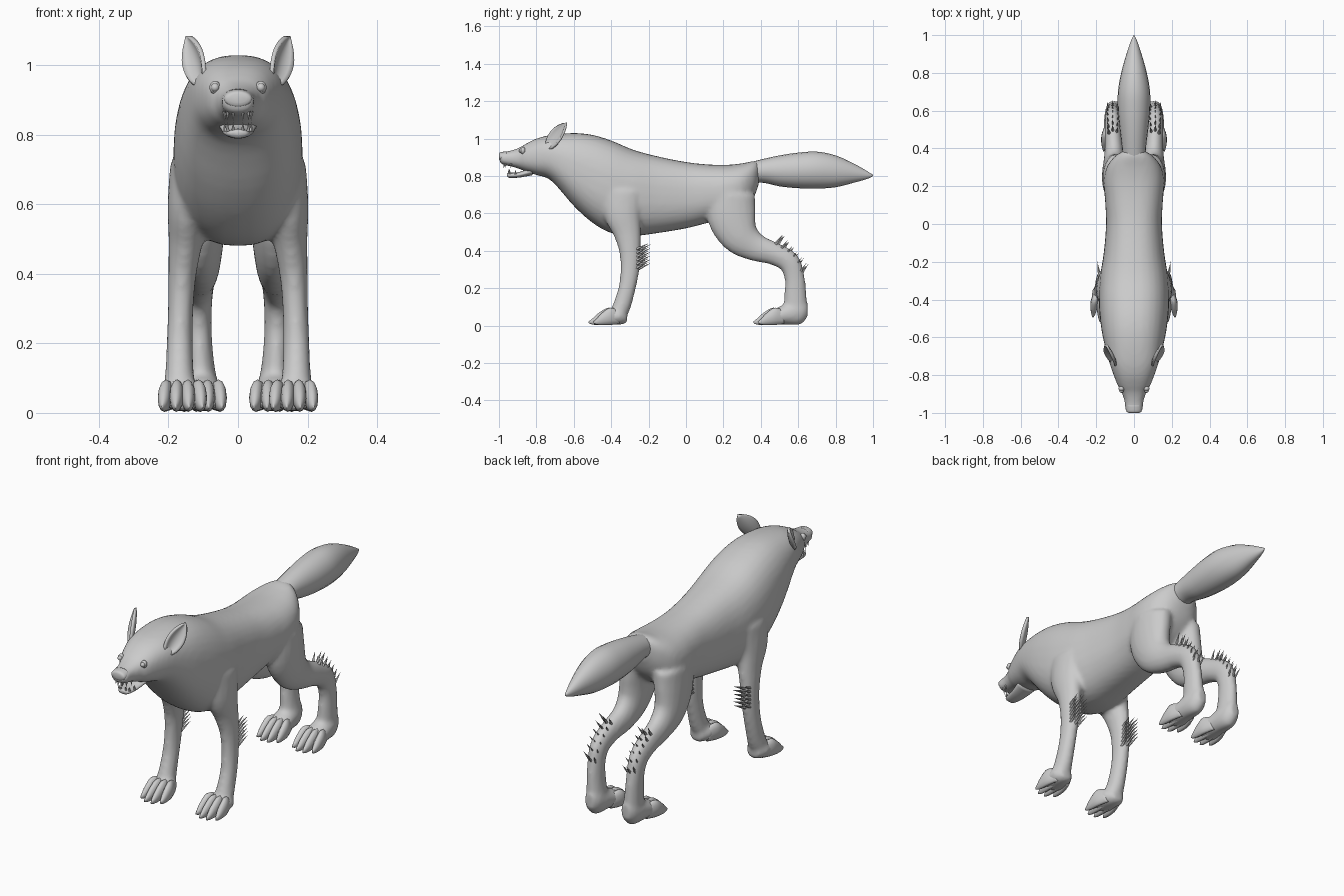
import bpy, bmesh, math
from mathutils import Vector

if "Cube" in bpy.data.objects:
    bpy.data.objects.remove(bpy.data.objects["Cube"], do_unlink=True)

grey = bpy.data.materials.new("fur_grey")
grey.use_nodes = True
colour = (0.6, 0.6, 0.6, 1)
grey.diffuse_color = colour
grey.node_tree.nodes["Principled BSDF"].inputs["Base Color"].default_value = colour


def spline(stations, steps=4):
    """Smooth curve through all station tuples."""
    out = []
    last = len(stations) - 1
    for i in range(last):
        a, b = stations[max(i - 1, 0)], stations[i]
        c, d = stations[i + 1], stations[min(i + 2, last)]
        for k in range(steps):
            t = k / steps
            out.append([q + 0.5 * t * (r - p + t * (2 * p - 5 * q + 4 * r - s
                        + t * (3 * (q - r) + s - p)))
                        for p, q, r, s in zip(a, b, c, d)])
    return out + [list(stations[-1])]


def loft(bm, stations, side=1, upright=True, power=2.0, n=20):
    """Skin rings of (x, y, z, half width, half height) along a spline."""
    path = spline(stations)
    rings = []
    for i, (x, y, z, hw, hh) in enumerate(path):
        p, q = path[max(i - 1, 0)], path[min(i + 1, len(path) - 1)]
        tan = Vector((0, q[1] - p[1], q[2] - p[2])).normalized()
        up = Vector((0, 0, 1)) if upright else Vector((0, -tan.z, tan.y))
        ring = []
        for k in range(n):
            a = 2 * math.pi * k / n
            c, s = (math.copysign(abs(f) ** (2 / power), f)
                    for f in (math.cos(a), math.sin(a)))
            co = Vector((x + hw * c, y, z)) + up * hh * s
            co.x *= side
            ring.append(bm.verts.new(co))
        rings.append(ring)
    for r, s in zip(rings, rings[1:]):
        for k in range(n):
            j = (k + 1) % n
            bm.faces.new((r[k], r[j], s[j], s[k]))
    bm.faces.new(rings[0])
    bm.faces.new(rings[-1])


def profile(rows):
    """Turn (y, top, bottom, half width) rows into centred stations."""
    return [(0, y, (t + b) / 2, w, (t - b) / 2) for y, t, b, w in rows]


def spike(bm, base, tip, r, n=6):
    base, tip = Vector(base), Vector(tip)
    u = (tip - base).orthogonal().normalized()
    v = (tip - base).normalized().cross(u)
    ring = [bm.verts.new(base + r * (u * math.cos(a) + v * math.sin(a)))
            for a in (2 * math.pi * k / n for k in range(n))]
    top = bm.verts.new(tip)
    for k in range(n):
        bm.faces.new((ring[k], ring[(k + 1) % n], top))
    bm.faces.new(ring)


def ball(bm, centre, size):
    made = bmesh.ops.create_uvsphere(bm, u_segments=16, v_segments=10, radius=1)
    for v in made["verts"]:
        v.co = Vector(centre) + Vector(a * b for a, b in zip(v.co, size))


def finish(bm, name, mirror=False, smooth=True):
    bmesh.ops.recalc_face_normals(bm, faces=bm.faces)
    mesh = bpy.data.meshes.new(name)
    bm.to_mesh(mesh)
    bm.free()
    mesh.materials.append(grey)
    ob = bpy.data.objects.new(name, mesh)
    bpy.context.collection.objects.link(ob)
    if smooth:
        mesh.polygons.foreach_set("use_smooth", [True] * len(mesh.polygons))
    if mirror:
        ob.modifiers.new("mirror", 'MIRROR')
    return ob


# Body, legs and foot pads, fused into one skin
skin = bmesh.new()
loft(skin, profile([
    (-.998, .915, .885, .03), (-.985, .928, .862, .046), (-.94, .935, .852, .05),
    (-.89, .952, .838, .066), (-.86, .97, .825, .084), (-.8, 1.0, .805, .108),
    (-.72, 1.02, .775, .135), (-.6, 1.03, .64, .165), (-.5, 1.02, .55, .18),
    (-.4, .99, .495, .186), (-.28, .94, .48, .18), (-.15, .905, .495, .16),
    (0, .875, .52, .148), (.12, .862, .55, .153), (.22, .86, .57, .16),
    (.3, .868, .61, .145), (.36, .88, .68, .1), (.39, .875, .76, .05)]),
    power=2.4, n=32)
front_leg = [
    (.13, -.34, .72, .065, .12), (.145, -.34, .6, .058, .1),
    (.15, -.315, .5, .05, .075), (.16, -.3, .4, .041, .058),
    (.165, -.3, .3, .037, .051), (.168, -.315, .2, .038, .046),
    (.168, -.345, .1, .043, .048), (.165, -.37, .05, .055, .045)]
hind_leg = [
    (.09, .24, .7, .075, .13), (.1, .245, .58, .07, .13),
    (.105, .29, .48, .062, .105), (.105, .37, .42, .052, .076),
    (.11, .47, .385, .045, .061), (.113, .55, .34, .041, .059),
    (.113, .58, .26, .037, .054), (.11, .585, .17, .039, .059),
    (.105, .585, .09, .045, .065)]
front_pad = [(.165, -.315, .04, .03, .025), (.165, -.35, .05, .056, .045),
             (.16, -.4, .046, .062, .042), (.16, -.45, .03, .05, .024)]
hind_pad = [(.105, .65, .085, .025, .04), (.105, .61, .075, .046, .07),
            (.105, .53, .06, .056, .055), (.103, .47, .046, .06, .042),
            (.103, .42, .03, .05, .024)]
for side in (1, -1):
    loft(skin, front_leg, side, upright=False)
    loft(skin, hind_leg, side, upright=False)
    loft(skin, front_pad, side)
    loft(skin, hind_pad, side)
body = finish(skin, "body_and_legs")
fuse = body.modifiers.new("fuse", 'REMESH')
fuse.mode = 'VOXEL'
fuse.voxel_size = 0.011
fuse.use_smooth_shade = True
blend = body.modifiers.new("blend", 'SMOOTH')
blend.factor = 0.5
blend.iterations = 7

# Tail
bm = bmesh.new()
loft(bm, profile([
    (.3, .862, .75, .06), (.4, .888, .765, .063), (.5, .91, .745, .075),
    (.6, .925, .735, .085), (.7, .93, .733, .085), (.8, .91, .74, .068),
    (.9, .865, .765, .04), (.97, .825, .785, .016), (1, .806, .8, .002)]))
finish(bm, "tail")

# Lower jaw and nose pad
bm = bmesh.new()
loft(bm, profile([(-.957, .812, .8, .015), (-.945, .817, .79, .031),
                  (-.89, .822, .792, .042), (-.82, .85, .805, .055)]))
finish(bm, "lower_jaw")
bm = bmesh.new()
loft(bm, profile([(-1, .918, .892, .026), (-.992, .927, .88, .04),
                  (-.96, .932, .885, .042)]))
finish(bm, "nose_pad")

# Nostrils, eyes and eyelids
bm = bmesh.new()
ball(bm, (.021, -.995, .903), (.011, .005, .009))
finish(bm, "nostrils", mirror=True)
bm = bmesh.new()
ball(bm, (.066, -.882, .936), (.012, .012, .012))
finish(bm, "eyes", mirror=True)
bm = bmesh.new()
ball(bm, (.066, -.872, .936), (.016, .014, .019))
finish(bm, "eyelids", mirror=True)

# Teeth
bm = bmesh.new()
for x, y in ((.03, -.94), (.014, -.947), (.038, -.91)):
    spike(bm, (x, y, .81), (x, y - .005, .838), .006)
    spike(bm, (x, y - .025, .868), (x, y - .028, .84), .006)
finish(bm, "teeth", mirror=True, smooth=False)

# Cupped ears
bm = bmesh.new()
base, length = Vector((.107, -.738, .955)), Vector((.04, .098, .13))
wide = Vector((.06, .055, -.06)).normalized()
facing = wide.cross(length).normalized()
rows = []
for i in range(11):
    t = i / 10
    w = .043 * max(0, math.sin(math.pi * (.15 + .85 * t))) ** .8
    rows.append([bm.verts.new(base + length * t + wide * w * u
                              + facing * (w * .45 * (u * u - .5)))
                 for u in (k / 4 for k in range(-4, 5))])
for r, s in zip(rows, rows[1:]):
    for k in range(8):
        bm.faces.new((r[k], r[k + 1], s[k + 1], s[k]))
bmesh.ops.remove_doubles(bm, verts=bm.verts, dist=.0005)
ears = finish(bm, "ears", mirror=True)
thick = ears.modifiers.new("thickness", 'SOLIDIFY')
thick.thickness = .012
thick.offset = 0

# Clawed toes
for name, cx, back in (("front_toes", .16, -.355), ("hind_toes", .103, .525)):
    bm = bmesh.new()
    for k in (-1.5, -.5, .5, 1.5):
        dx = .035 * k
        reach = .165 if abs(k) < 1 else .14
        loft(bm, [(cx + dx * .6, back, .045, .018, .036),
                  (cx + dx * .9, back - reach * .35, .05, .021, .046),
                  (cx + dx, back - reach * .65, .037, .018, .034),
                  (cx + dx * 1.05, back - reach * .88, .022, .01, .016),
                  (cx + dx * 1.1, back - reach, .018, .002, .004)], n=12)
    finish(bm, name, mirror=True)

# Spiky fur tufts behind the elbows and hocks
for name, x, start, end, lean in (
        ("elbow_tufts", .165, (-.262, .4), (-.262, .3), (.075, .035)),
        ("hock_tufts", .113, (.49, .43), (.615, .275), (.04, .055))):
    bm = bmesh.new()
    for i in range(6):
        t = i / 5
        y, z = (a + (b - a) * t for a, b in zip(start, end))
        for col in (-1, 0, 1):
            foot = Vector((x + col * .018, y - abs(col) * .01, z + col * .006))
            spike(bm, foot, foot + Vector((col * .012, *lean)), .009, 5)
    finish(bm, name, mirror=True, smooth=False)
